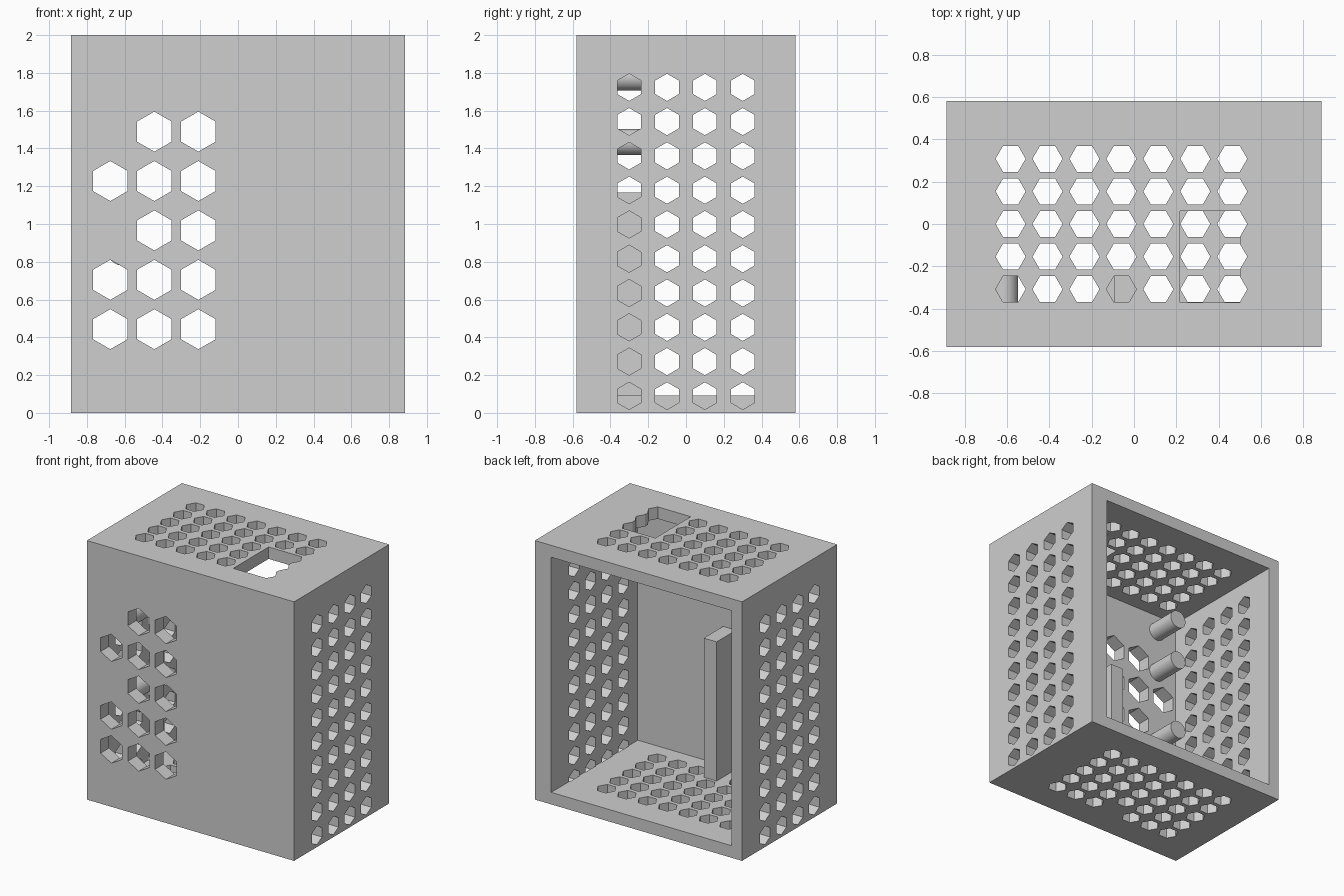
import bpy, bmesh, math
from mathutils import Vector

if "Cube" in bpy.data.objects:
    bpy.data.objects.remove(bpy.data.objects["Cube"])

X, Y, Z = Vector((1, 0, 0)), Vector((0, 1, 0)), Vector((0, 0, 1))

grey = bpy.data.materials.new("mid grey")
grey.diffuse_color = (0.62, 0.62, 0.62, 1)
grey.use_nodes = True
grey.node_tree.nodes["Principled BSDF"].inputs["Base Color"].default_value = grey.diffuse_color


def add_box(bm, lo, hi):
    made = bmesh.ops.create_cube(bm, size=1)["verts"]
    for v in made:
        v.co = Vector([l + (c + 0.5) * (h - l) for c, l, h in zip(v.co, lo, hi)])


def add_prism(bm, start, end, point, radius, sides=6):
    """Prism from start to end, with one corner towards the 'point' direction."""
    side = (end - start).normalized().cross(point)
    rings = []
    for base in (start, end):
        ring = []
        for i in range(sides):
            a = math.tau * i / sides
            ring.append(bm.verts.new(base + radius * (math.cos(a) * point + math.sin(a) * side)))
        rings.append(ring)
    a, b = rings
    bm.faces.new(a)
    bm.faces.new(b)
    for i in range(sides):
        j = (i + 1) % sides
        bm.faces.new((a[i], a[j], b[j], b[i]))


def make_object(name, bm):
    bmesh.ops.recalc_face_normals(bm, faces=bm.faces[:])
    mesh = bpy.data.meshes.new(name)
    bm.to_mesh(mesh)
    bm.free()
    mesh.materials.append(grey)
    obj = bpy.data.objects.new(name, mesh)
    bpy.context.collection.objects.link(obj)
    return obj


def cut(target, name, bm):
    """Cut the shape in bm out of the target object."""
    cutter = make_object(name, bm)
    cutter.hide_render = True
    mod = target.modifiers.new(name, "BOOLEAN")
    mod.operation = "DIFFERENCE"
    mod.solver = "EXACT"
    mod.object = cutter
    bpy.context.view_layer.update()
    result = target.evaluated_get(bpy.context.evaluated_depsgraph_get())
    mesh = bpy.data.meshes.new_from_object(result)
    target.modifiers.clear()
    target.data = mesh
    bpy.data.objects.remove(cutter)


# Housing: box hollowed from the open back, thicker on the right
bm = bmesh.new()
add_box(bm, (-0.885, -0.58, 0), (0.885, 0.58, 2))
housing = make_object("housing", bm)
bm = bmesh.new()
add_box(bm, (-0.793, -0.475, 0.093), (0.745, 0.7, 1.908))
cut(housing, "cavity", bm)

# Hexagonal vents
bm = bmesh.new()
for row in range(10):
    for col in range(4):
        c = Vector((0, -0.301 + 0.2005 * col, 0.09 + 0.1815 * row))
        add_prism(bm, c + 0.74 * X, c + 0.92 * X, Z, 0.072)
        add_prism(bm, c - 0.92 * X, c - 0.788 * X, Z, 0.072)
for row in range(5):
    for col in range(7):
        c = Vector((-0.583 + 0.1745 * col, -0.308 + 0.154 * row, 0))
        add_prism(bm, c + 1.9 * Z, c + 2.05 * Z, X, 0.071)
        if (row, col) != (0, 3):  # floor is solid under the bar
            add_prism(bm, c - 0.05 * Z, c + 0.1 * Z, X, 0.071)
for row in range(5):
    for col in range(3):
        if col > 0 or row in (0, 1, 3):
            c = Vector((-0.676 + 0.233 * col, 0, 0.443 + 0.2615 * row))
            add_prism(bm, c - 0.65 * Y, c - 0.46 * Y, Z, 0.106)
cut(housing, "vent_cutter", bm)

# Rectangular opening in the top
bm = bmesh.new()
add_box(bm, (0.218, -0.37, 1.88), (0.50, 0.062, 2.05))
cut(housing, "top_opening_cutter", bm)

# Vertical bar behind the front panel
bm = bmesh.new()
add_box(bm, (-0.095, -0.48, 0.09), (0.015, -0.238, 1.167))
make_object("inner_bar", bm)

# Round pegs behind the front panel
for i, z in enumerate((0.85, 1.433, 1.775)):
    bm = bmesh.new()
    c = Vector((-0.616, 0, z))
    add_prism(bm, c - 0.48 * Y, c - 0.235 * Y, Z, 0.069, 40)
    peg = make_object(f"peg_{i + 1}", bm)
    for p in peg.data.polygons:
        p.use_smooth = len(p.vertices) == 4
